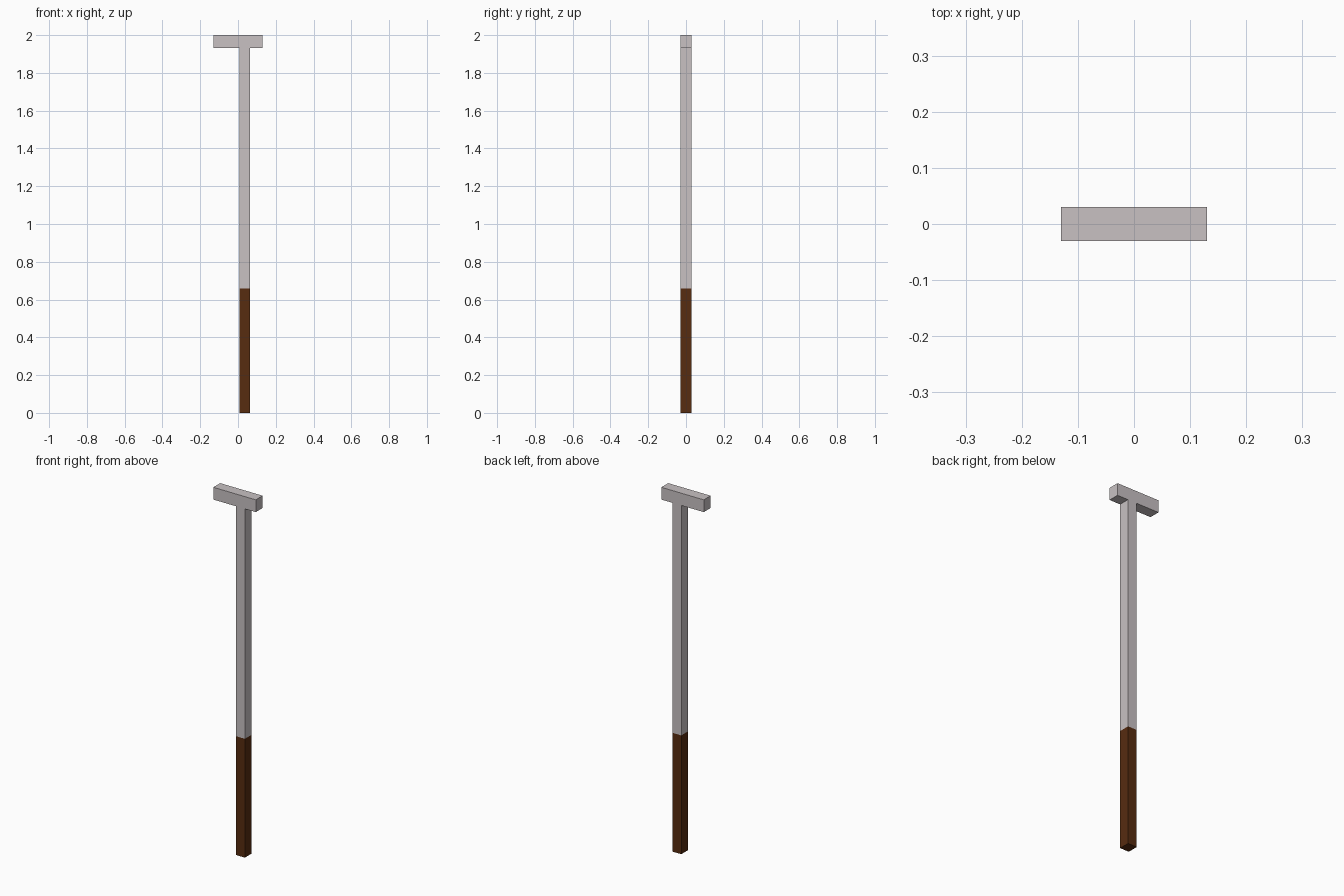
import bpy
import bmesh

if "Cube" in bpy.data.objects:
    bpy.data.objects.remove(bpy.data.objects["Cube"])


def material(name, color):
    mat = bpy.data.materials.new(name)
    mat.diffuse_color = (*color, 1.0)
    mat.use_nodes = True
    mat.node_tree.nodes["Principled BSDF"].inputs["Base Color"].default_value = mat.diffuse_color
    return mat


def extruded(name, outline, half_depth, mat):
    """Extrude a front-view (x, z) outline symmetrically along y."""
    bm = bmesh.new()
    face = bm.faces.new([bm.verts.new((x, -half_depth, z)) for x, z in outline])
    new = bmesh.ops.extrude_face_region(bm, geom=[face], use_keep_orig=True)["geom"]
    verts = [g for g in new if isinstance(g, bmesh.types.BMVert)]
    bmesh.ops.translate(bm, verts=verts, vec=(0, 2 * half_depth, 0))
    bmesh.ops.recalc_face_normals(bm, faces=bm.faces)
    mesh = bpy.data.meshes.new(name)
    bm.to_mesh(mesh)
    bm.free()
    mesh.materials.append(mat)
    obj = bpy.data.objects.new(name, mesh)
    bpy.context.collection.objects.link(obj)
    return obj


HALF_DEPTH = 0.03
LEFT, RIGHT = 0.008, 0.063      # shaft sides, offset from the head centre
HEAD = 0.13                     # half length of the head
GRIP_TOP, HEAD_BOTTOM, TOP = 0.658, 1.932, 2.0

steel = material("steel", (0.58, 0.535, 0.545))
leather = material("brown_grip", (0.095, 0.025, 0.005))

# Shaft and hammer head in one T-shaped piece
extruded("shaft_and_head", [
    (LEFT, GRIP_TOP), (RIGHT, GRIP_TOP), (RIGHT, HEAD_BOTTOM),
    (HEAD, HEAD_BOTTOM), (HEAD, TOP), (-HEAD, TOP),
    (-HEAD, HEAD_BOTTOM), (LEFT, HEAD_BOTTOM)], HALF_DEPTH, steel)

# Grip on the lower third
extruded("grip", [
    (LEFT, 0), (RIGHT, 0), (RIGHT, GRIP_TOP), (LEFT, GRIP_TOP)],
    HALF_DEPTH, leather)
